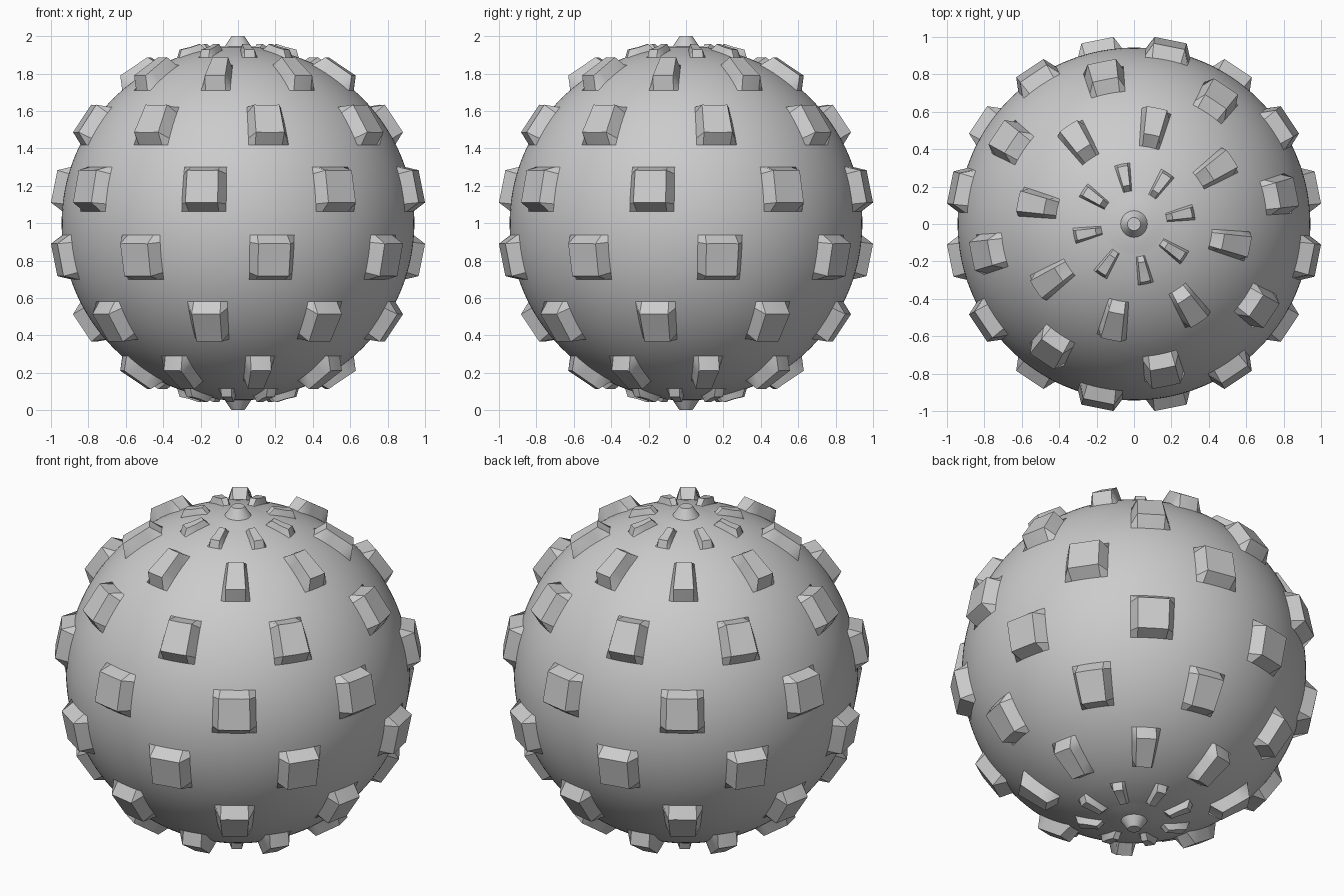
import bpy, bmesh
from math import radians, sin, cos

if "Cube" in bpy.data.objects:
    bpy.data.objects.remove(bpy.data.objects["Cube"])

BASE, TOP = 0.943, 1.012      # sphere radius, stud corner radius
CELL = 22.5                   # size of one checkerboard cell in degrees
OFFS = [-11.25, -9.2, -7.4, -5, -2.5, 0, 2.5, 5, 7.4, 9.2]

# Latitude lines: (angle from pole, row, offset inside the cell)
half = [(2, -1, 0), (4.3, -1, 9), (6.5, -1, 9),
        (9, 0, 9), (10.8, 0, 8), (12.3, 0, 5), (15.5, 0, 0),
        (18.7, 0, 5), (20.3, 0, 8)]
for row in (1, 2, 3):
    half += [(CELL * (row + 0.5) + o, row, o) for o in OFFS]
lats = half + [(90, 3, 11.25)]
lats += [(180 - a, 7 - r, o) for a, r, o in reversed(half)]
lons = [(CELL * (j + 0.5) + o, j, o) for j in range(16) for o in OFFS]


def radius(row, dlat, j, dlon):
    """Flat-topped stud on every other cell, plain sphere elsewhere."""
    if row in (-1, 8):                       # pole stud
        return 1.0 if dlat == 0 else 0.948
    if (row + j) % 2 == 0 and abs(dlat) <= 5 and abs(dlon) <= 5:
        top = TOP if row not in (0, 7) else 0.98
        squash = sin(radians(CELL * (row + 0.5)))
        a, b = radians(5 - abs(dlat)), radians(5 - abs(dlon)) * squash
        return top - 0.5 * (radians(5) ** 2 - (radians(5) - a) ** 2) \
                   - 0.5 * ((radians(5) * squash) ** 2 - (radians(5) * squash - b) ** 2)
    return BASE


bm = bmesh.new()
rings = []
for a, row, dlat in lats:
    t = radians(a)
    ring = []
    for b, j, dlon in lons:
        p = radians(b)
        r = radius(row, dlat, j, dlon)
        ring.append(bm.verts.new((r * sin(t) * cos(p), r * sin(t) * sin(p), 1 + r * cos(t))))
    rings.append(ring)

# Skin between rings and close the poles
n = len(lons)
for up, low in zip(rings, rings[1:]):
    for k in range(n):
        m = (k + 1) % n
        bm.faces.new((up[k], low[k], low[m], up[m]))
bm.faces.new(rings[0])
bm.faces.new(list(reversed(rings[-1])))
bmesh.ops.recalc_face_normals(bm, faces=bm.faces[:])

mesh = bpy.data.meshes.new("studded_ball")
bm.to_mesh(mesh)
bm.free()
ball = bpy.data.objects.new("studded_ball", mesh)
bpy.context.collection.objects.link(ball)
bpy.context.view_layer.objects.active = ball
ball.select_set(True)
bpy.ops.object.shade_smooth_by_angle(angle=radians(35))
